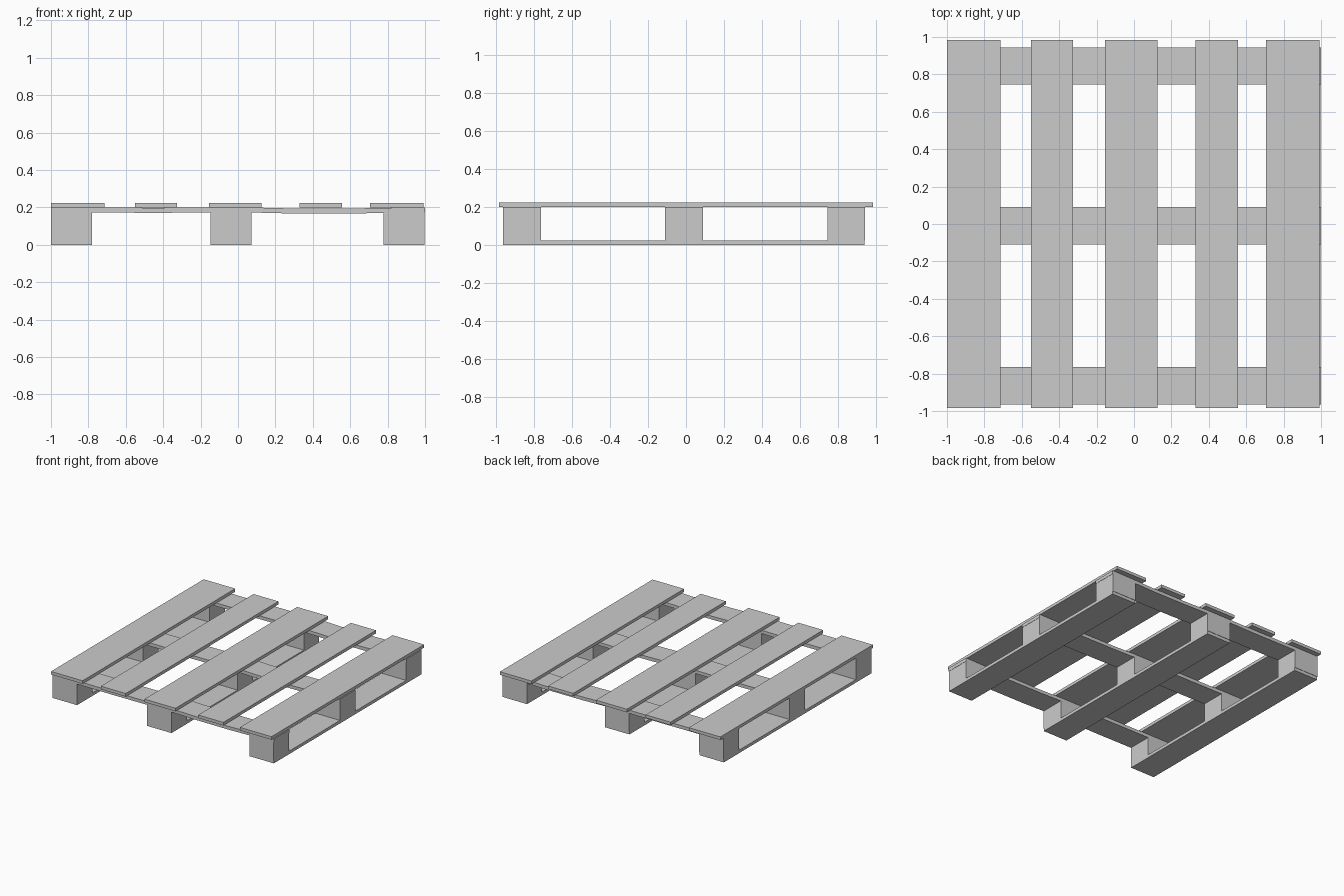
import bpy, bmesh

if "Cube" in bpy.data.objects:
    bpy.data.objects.remove(bpy.data.objects["Cube"])


def add_mesh(name, bm):
    bmesh.ops.recalc_face_normals(bm, faces=bm.faces)
    mesh = bpy.data.meshes.new(name)
    bm.to_mesh(mesh)
    bm.free()
    obj = bpy.data.objects.new(name, mesh)
    bpy.context.collection.objects.link(obj)
    return obj


def plank(name, stations, y0, y1, thick):
    """Board along x; stations are (x, underside z), so it can sag."""
    bm = bmesh.new()
    rings = [[bm.verts.new(p) for p in ((x, y0, z), (x, y1, z),
                                        (x, y1, z + thick), (x, y0, z + thick))]
             for x, z in stations]
    for a, b in zip(rings, rings[1:]):
        for i in range(4):
            j = (i + 1) % 4
            bm.faces.new((a[i], a[j], b[j], b[i]))
    bm.faces.new(rings[0])
    bm.faces.new(rings[-1])
    return add_mesh(name, bm)


def box(name, x, y, z):
    return plank(name, [(x[0], z[0]), (x[1], z[0])], y[0], y[1], z[1] - z[0])


# Deck boards: alternating wide and narrow
for i, x in enumerate([(-1.0, -0.715), (-0.55, -0.325), (-0.155, 0.125),
                       (0.33, 0.557), (0.707, 0.992)], 1):
    box(f"deck_board_{i}", x, (-0.985, 0.985), (0.2, 0.225))

rows = [("front", (-0.965, -0.764)), ("middle", (-0.11, 0.09)), ("back", (0.745, 0.943))]
columns = [("left", (-1.0, -0.78)), ("centre", (-0.147, 0.073)), ("right", (0.778, 0.998))]

# Cross boards, sagging slightly between the blocks
sag = [(-1.0, 0.173), (-0.78, 0.173), (-0.45, 0.171), (-0.147, 0.173), (0.073, 0.173),
       (0.27, 0.168), (0.6, 0.167), (0.778, 0.171), (1.0, 0.173)]
for row, y in rows:
    plank(f"{row}_cross_board", sag, y[0], y[1], 0.027)

# Spacer blocks and bottom runners
for col, x in columns:
    box(f"{col}_runner", (x[0] - 0.0, x[1]), (-0.963, 0.94), (0.0, 0.025))
    for row, y in rows:
        box(f"{row}_{col}_block", x, y, (0.025, 0.173))
